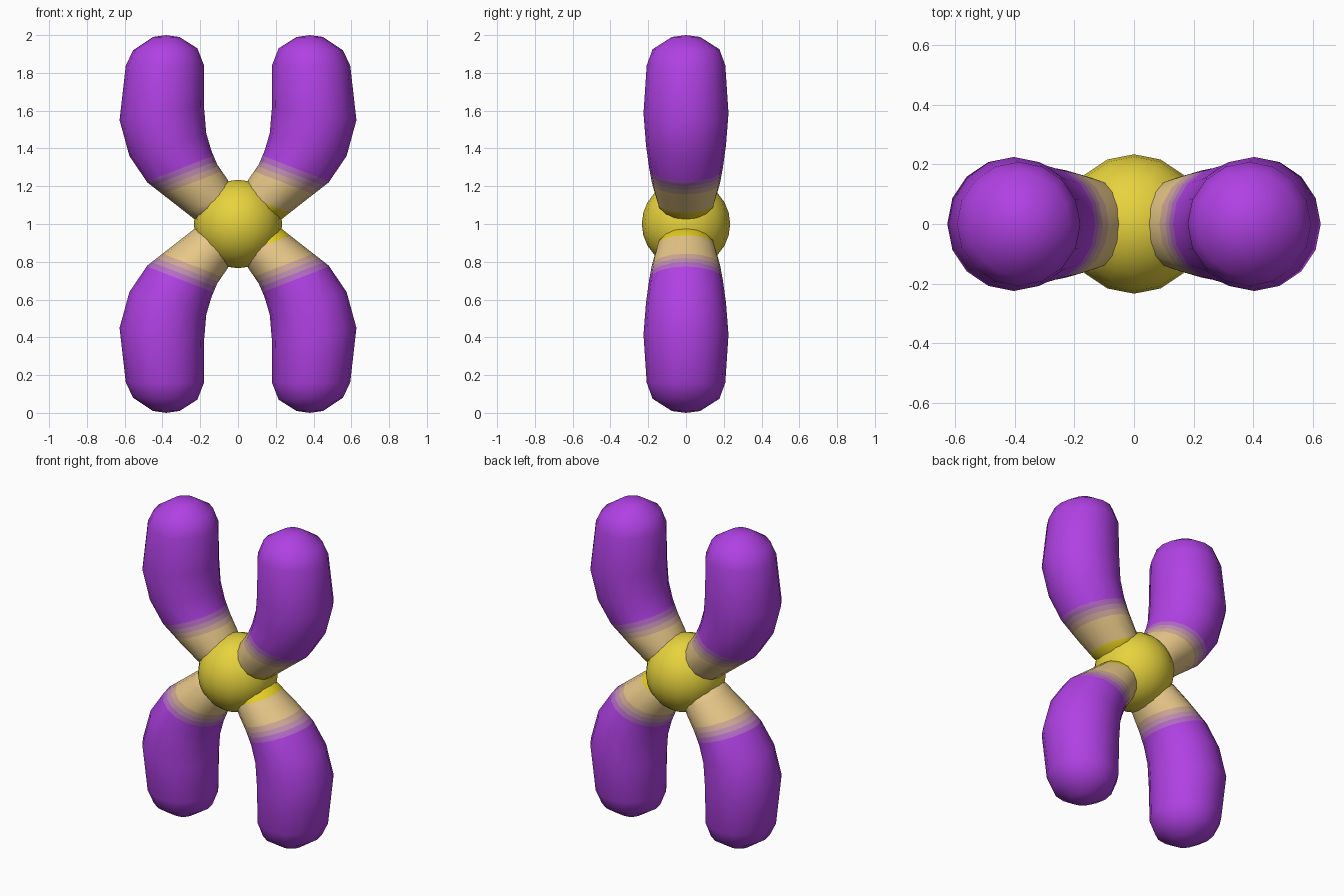
import bpy, bmesh, math
from mathutils import Vector

if "Cube" in bpy.data.objects:
    bpy.data.objects.remove(bpy.data.objects["Cube"])


def material(name, hexcode):
    m = bpy.data.materials.new(name)
    lin = []
    for i in (0, 2, 4):
        c = int(hexcode[i:i + 2], 16) / 255
        lin.append(c / 12.92 if c <= 0.04045 else ((c + 0.055) / 1.055) ** 2.4)
    m.diffuse_color = (*lin, 1)
    m.use_nodes = True
    m.node_tree.nodes["Principled BSDF"].inputs["Base Color"].default_value = m.diffuse_color
    return m


YELLOW = material("yellow", "E8D43E")
BRIGHT = material("bright yellow", "EAD222")
TAN = material("tan", "EACA8A")
PINK_TAN = material("pinkish tan", "D0A898")
MAUVE = material("mauve", "C090B0")
LILAC = material("lilac", "B56CC6")
PURPLE = material("purple", "B041E4")

SIDES = 16
# arm rings, measured from the centre: inner x, inner z, outer x, outer z, depth radius
RINGS = [
    (0.00, 0.13, 0.12, 0.00, 0.12),
    (0.055, 0.235, 0.23, 0.025, 0.155),
    (0.11, 0.315, 0.345, 0.115, 0.18),
    (0.14, 0.385, 0.48, 0.22, 0.196),
    (0.168, 0.48, 0.575, 0.36, 0.212),
    (0.18, 0.62, 0.627, 0.55, 0.225),
    (0.18, 0.84, 0.594, 0.84, 0.208),
    (0.215, 0.93, 0.555, 0.92, 0.177),
    (0.31, 0.99, 0.45, 0.99, 0.075),
]
# colour changes along this direction: collar, tan, three blends, purple
BAND_DIR = Vector((0.36, 0, 0.93))
COLLAR = 0.155
BANDS = [0.290, 0.323, 0.352, 0.383]


def finish(bm, name, mats):
    bmesh.ops.recalc_face_normals(bm, faces=bm.faces)
    for f in bm.faces:
        f.smooth = True
    me = bpy.data.meshes.new(name)
    bm.to_mesh(me)
    bm.free()
    for m in mats:
        me.materials.append(m)
    ob = bpy.data.objects.new(name, me)
    bpy.context.collection.objects.link(ob)
    ob.location.z = 1
    return ob


def arm(name, sx, sz):
    bm = bmesh.new()
    loops = []
    for ix, iz, ox, oz, ry in RINGS:
        c = Vector(((ix + ox) / 2, 0, (iz + oz) / 2))
        u = Vector(((ox - ix) / 2, 0, (oz - iz) / 2))
        loops.append([bm.verts.new(c + u * math.cos(a) + Vector((0, ry * math.sin(a), 0)))
                      for a in (2 * math.pi * k / SIDES for k in range(SIDES))])
    for a, b in zip(loops, loops[1:]):
        for k in range(SIDES):
            j = (k + 1) % SIDES
            bm.faces.new((a[k], a[j], b[j], b[k]))
    # rounded tip and hidden base
    tip = bm.verts.new((0.38, 0, 1.0))
    for k in range(SIDES):
        bm.faces.new((loops[-1][k], loops[-1][(k + 1) % SIDES], tip))
    bm.faces.new(loops[0])
    # cut colour bands across the arm
    for d in [COLLAR] + BANDS:
        bmesh.ops.bisect_plane(bm, geom=bm.verts[:] + bm.edges[:] + bm.faces[:], dist=1e-5,
                               plane_co=BAND_DIR * d / BAND_DIR.length_squared,
                               plane_no=BAND_DIR)
    for f in bm.faces:
        d = f.calc_center_median().dot(BAND_DIR)
        f.material_index = sum(d > b for b in BANDS)
        # yellow collar on the right arms only
        if d < COLLAR and sx > 0:
            f.material_index = 5
    for v in bm.verts:
        v.co.x *= sx
        v.co.z *= sz
    return finish(bm, name, [TAN, PINK_TAN, MAUVE, LILAC, PURPLE, BRIGHT])


for vert, sz in (("upper", 1), ("lower", -1)):
    for side, sx in (("left", -1), ("right", 1)):
        arm(f"{vert}_{side}_arm", sx, sz)

# central ball
ball = bmesh.new()
bmesh.ops.create_uvsphere(ball, u_segments=16, v_segments=12, radius=0.234)
finish(ball, "centre_ball", [YELLOW])
